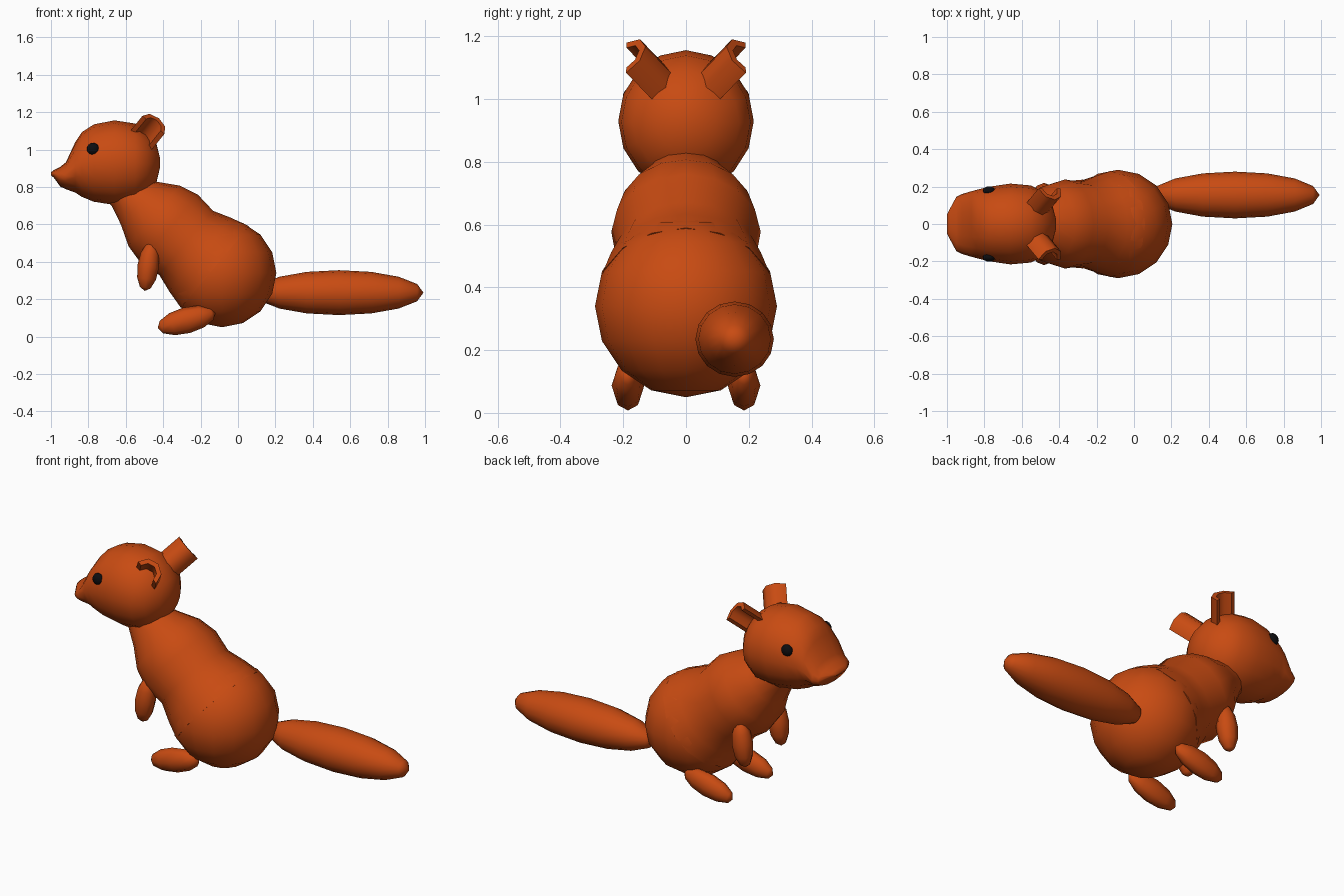
import bpy, bmesh, math
from mathutils import Vector, Matrix

if "Cube" in bpy.data.objects:
    bpy.data.objects.remove(bpy.data.objects["Cube"])


def material(name, rgb):
    m = bpy.data.materials.new(name)
    m.diffuse_color = (*rgb, 1)
    m.use_nodes = True
    m.node_tree.nodes["Principled BSDF"].inputs["Base Color"].default_value = m.diffuse_color
    return m


FUR = material("fur", (0.58, 0.07, 0.006))
BLACK = material("black", (0.004, 0.004, 0.005))


def finish(bm, name, mat=FUR, angle=60):
    bmesh.ops.recalc_face_normals(bm, faces=bm.faces)
    me = bpy.data.meshes.new(name)
    bm.to_mesh(me)
    bm.free()
    ob = bpy.data.objects.new(name, me)
    bpy.context.collection.objects.link(ob)
    me.materials.append(mat)
    bpy.ops.object.select_all(action='DESELECT')
    ob.select_set(True)
    bpy.context.view_layer.objects.active = ob
    bpy.ops.object.shade_smooth_by_angle(angle=math.radians(angle))
    return ob


def ellipsoid(name, loc, radii, tilt=0, segs=16, rings=8, pole_x=False, mat=FUR):
    """Scaled ball, tilted about y; pole_x lays its poles along x."""
    bm = bmesh.new()
    bmesh.ops.create_uvsphere(bm, u_segments=segs, v_segments=rings, radius=1)
    pole = Matrix.Rotation(math.pi / 2, 4, 'Y') if pole_x else Matrix()
    m = (Matrix.Translation(loc) @ Matrix.Rotation(math.radians(tilt), 4, 'Y')
         @ Matrix.Diagonal((*radii, 1)) @ pole)
    bmesh.ops.transform(bm, matrix=m, verts=bm.verts)
    return finish(bm, name, mat)


def loft(name, sections, closed=True, angle=60):
    """Skin a list of equal-length point loops and cap both ends."""
    bm = bmesh.new()
    loops = [[bm.verts.new(p) for p in s] for s in sections]
    n = len(loops[0])
    for a, b in zip(loops, loops[1:]):
        for i in range(n):
            j = (i + 1) % n
            bm.faces.new((a[i], a[j], b[j], b[i]))
    bm.faces.new(loops[0])
    bm.faces.new(loops[-1])
    return finish(bm, name, FUR, angle)


def oval(c, u, v, n=16):
    return [c + u * math.cos(2 * math.pi * i / n) + v * math.sin(2 * math.pi * i / n)
            for i in range(n)]


# Round lower body
hip = Vector((-0.085, 0, 0.34))
ellipsoid("lower_body", hip, (0.29, 0.29, 0.29))

# Chest and neck, turned around a slanting axis
axis = Vector((-0.766, 0, 0.642))
side, across = Vector((0.642, 0, 0.766)), Vector((0, 1, 0))
profile = [(0.05, 0.284), (0.15, 0.258), (0.25, 0.224), (0.37, 0.238),
           (0.475, 0.212), (0.58, 0.15), (0.68, 0.105), (0.78, 0.09)]
loft("chest", [oval(hip + axis * d, side * r, across * r) for d, r in profile])

# Head with wide wedge snout: x, centre z, half width, half height
head = [(-1.0, 0.87, 0.05, 0.008), (-0.985, 0.87, 0.08, 0.02),
        (-0.95, 0.855, 0.145, 0.053), (-0.92, 0.86, 0.16, 0.072),
        (-0.87, 0.905, 0.175, 0.135), (-0.835, 0.92, 0.184, 0.173),
        (-0.77, 0.928, 0.2, 0.207), (-0.66, 0.93, 0.216, 0.226),
        (-0.55, 0.927, 0.206, 0.212), (-0.485, 0.925, 0.17, 0.165),
        (-0.435, 0.928, 0.095, 0.1), (-0.418, 0.93, 0.03, 0.03)]
loft("head", [oval(Vector((x, 0, z)), Vector((0, w, 0)), Vector((0, 0, h)))
              for x, z, w, h in head])

# Tail, set off to one side
ellipsoid("tail", (0.54, 0.155, 0.235), (0.452, 0.125, 0.12), pole_x=True)

# Paired parts
for s, tag in ((-1, "near"), (1, "far")):
    ellipsoid(f"eye_{tag}", (-0.775, s * 0.178, 1.003), (0.033, 0.024, 0.033),
              segs=12, rings=8, mat=BLACK)
    ellipsoid(f"arm_{tag}", (-0.48, s * 0.165, 0.375), (0.058, 0.055, 0.132),
              tilt=8, segs=8, rings=6)
    ellipsoid(f"foot_{tag}", (-0.275, s * 0.185, 0.087), (0.16, 0.052, 0.07),
              tilt=-15, segs=8, rings=6, pole_x=True)
    # Ear: a half-tube channel leaning back and outwards
    a = Vector((0.5, s * 0.6, 0.62)).normalized()
    w = Vector((0.77, 0, -0.64))
    w = (w - a * w.dot(a)).normalized()
    d = a.cross(w) * s
    tip = Vector((-0.452, s * 0.19, 1.132))
    arc = [math.pi * k / 4 for k in range(5)]
    section = [(0.076 * math.cos(t), -0.076 * math.sin(t)) for t in arc]
    section += [(0.05 * math.cos(t), -0.05 * math.sin(t)) for t in reversed(arc)]
    loft(f"ear_{tag}", [[tip - a * k + w * p + d * q for p, q in section]
                        for k in (0, 0.17)], angle=50)
